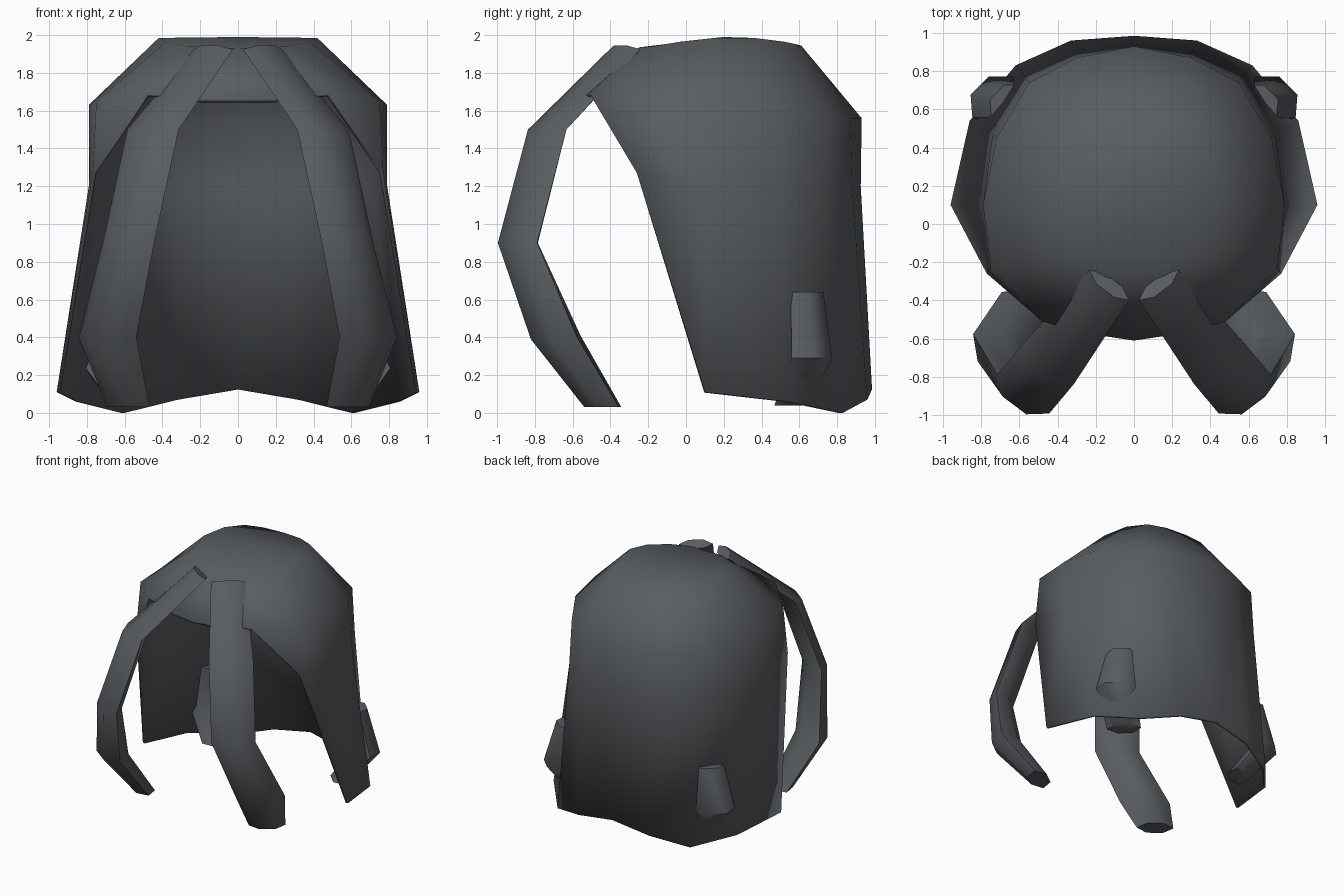
import bpy, bmesh, math
from mathutils import Vector

if "Cube" in bpy.data.objects:
    bpy.data.objects.remove(bpy.data.objects["Cube"])

charcoal = bpy.data.materials.new("charcoal")
charcoal.diffuse_color = (0.10, 0.11, 0.117, 1)
charcoal.use_nodes = True
charcoal.node_tree.nodes["Principled BSDF"].inputs["Base Color"].default_value = charcoal.diffuse_color


def make_object(name, bm, angle):
    bmesh.ops.remove_doubles(bm, verts=bm.verts, dist=0.0005)
    bmesh.ops.recalc_face_normals(bm, faces=bm.faces)
    mesh = bpy.data.meshes.new(name)
    bm.to_mesh(mesh)
    bm.free()
    mesh.materials.append(charcoal)
    ob = bpy.data.objects.new(name, mesh)
    bpy.context.collection.objects.link(ob)
    bpy.ops.object.select_all(action='DESELECT')
    ob.select_set(True)
    bpy.context.view_layer.objects.active = ob
    bpy.ops.object.shade_smooth_by_angle(angle=math.radians(angle))
    return ob


# Hood shell: half-columns from front centre to back centre, rim upwards to crown
columns = [
    [(0, -.61, 1.66), (0, -.25, 1.93)],
    [(.2, -.58, 1.66), (.12, -.25, 1.935)],
    [(.48, -.51, 1.69), (.27, -.18, 1.94)],
    [(.77, -.26, 1.27), (.75, -.23, 1.65), (.38, -.03, 1.965)],
    [(.96, .10, .11), (.79, .10, 1.2), (.79, .10, 1.63), (.42, .15, 1.985)],
    [(.86, .54, .06), (.74, .47, 1.2), (.72, .45, 1.62), (.38, .36, 1.985)],
    [(.62, .83, 0), (.56, .76, 1.2), (.55, .74, 1.58), (.3, .52, 1.965)],
    [(.33, .96, .07), (.3, .88, 1.2), (.3, .87, 1.56), (.17, .59, 1.95)],
    [(0, .985, .125), (0, .925, 1.2), (0, .93, 1.56), (0, .61, 1.945)],
]
apex = (0, .2, 1.99)

bm = bmesh.new()
for side in (1, -1):
    def vert(p):
        return bm.verts.new((p[0] * side, p[1], p[2]))
    for a, b in zip(columns, columns[1:]):
        # pair the columns from the crown down; a shorter column ends in a triangle
        ra, rb = a[::-1], b[::-1]
        for i in range(max(len(a), len(b)) - 1):
            quad = []
            for p in (ra[min(i, len(a) - 1)], rb[min(i, len(b) - 1)],
                      rb[min(i + 1, len(b) - 1)], ra[min(i + 1, len(a) - 1)]):
                if p not in quad:
                    quad.append(p)
            bm.faces.new([vert(p) for p in quad])
        bm.faces.new([vert(p) for p in (a[-1], b[-1], apex)])
hood = make_object("hood_shell", bm, 60)
solid = hood.modifiers.new("thickness", 'SOLIDIFY')
solid.thickness = 0.02
solid.offset = -1


# Curved locks: six-sided sections lofted along a path
def lock(name, rings, across, out, side):
    bm = bmesh.new()
    loops = []
    for centre, width, depth, lift in rings:
        t = Vector(across).normalized() * width
        r = Vector(out).normalized() * depth + Vector((0, 0, lift))
        c = Vector(centre)
        pts = [c + t, c + t * .45 + r, c - t * .45 + r,
               c - t, c - t * .45 - r, c + t * .45 - r]
        loops.append([bm.verts.new((p.x * side, p.y, p.z)) for p in pts])
    for lo, hi in zip(loops, loops[1:]):
        for i in range(6):
            j = (i + 1) % 6
            bm.faces.new((lo[i], lo[j], hi[j], hi[i]))
    bm.faces.new(loops[0])
    bm.faces.new(loops[-1])
    make_object(name, bm, 50)


# ring: centre, half width, half depth, vertical tilt of the depth axis
front_rings = [
    ((.13, -.32, 1.925), .13, .035, .02),
    ((.45, -.735, 1.5), .17, .075, -.015),
    ((.58, -.89, .9), .17, .075, 0),
    ((.69, -.69, .4), .19, .10, -.01),
    ((.58, -.44, .03), .14, .075, 0),
]
side_rings = [
    ((.66, .64, .64), .12, .075, 0),
    ((.74, .665, .29), .15, .09, 0),
    ((.57, .56, .04), .13, .07, 0),
]
for label, side in (("right", 1), ("left", -1)):
    lock("front_lock_" + label, front_rings, (.8, .6, 0), (.6, -.8, 0), side)
    lock("side_lock_" + label, side_rings, (-.7, .7, 0), (.75, .66, 0), side)
